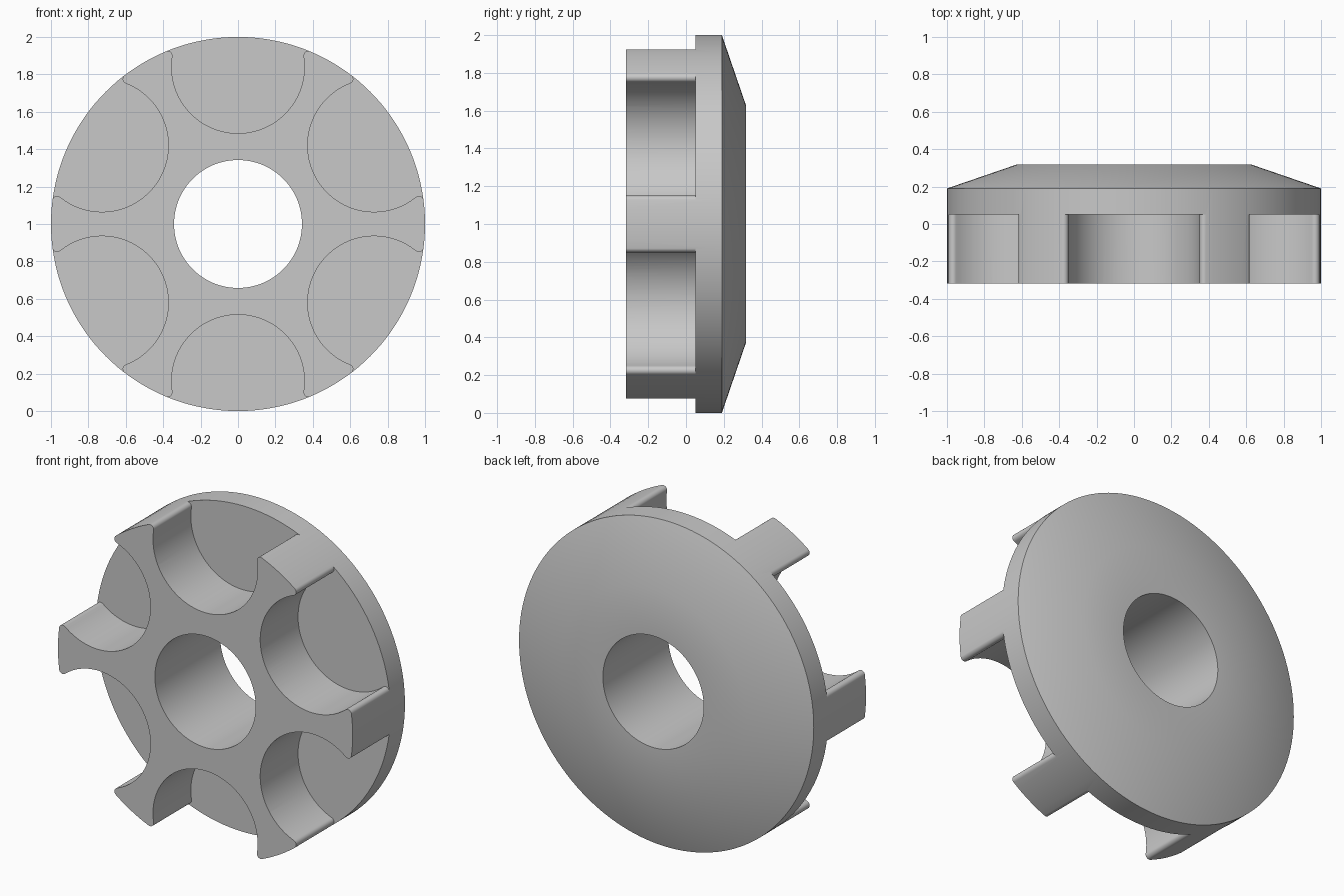
import bpy, bmesh
from math import sin, cos, pi, sqrt, atan2, radians

cube = bpy.data.objects.get("Cube")
if cube:
    bpy.data.objects.remove(cube, do_unlink=True)

SEGMENTS = 144
FRONT, BACK = -0.317, 0.317
FLOOR = 0.05            # depth at which the scallops stop
CENTRE_Z = 1.0

metal = bpy.data.materials.new("plain grey")
metal.use_nodes = True
grey = (0.58, 0.58, 0.58, 1)
metal.diffuse_color = grey
metal.node_tree.nodes["Principled BSDF"].inputs["Base Color"].default_value = grey


def finish(bm, name):
    bmesh.ops.recalc_face_normals(bm, faces=bm.faces)
    mesh = bpy.data.meshes.new(name)
    bm.to_mesh(mesh)
    bm.free()
    mesh.materials.append(metal)
    obj = bpy.data.objects.new(name, mesh)
    obj.location.z = CENTRE_Z
    bpy.context.collection.objects.link(obj)
    return obj


def lathe(name, profile):
    """Turn a closed (radius, y) profile around the y axis."""
    bm = bmesh.new()
    rings = []
    for i in range(SEGMENTS):
        a = 2 * pi * i / SEGMENTS
        rings.append([bm.verts.new((r * sin(a), y, r * cos(a))) for r, y in profile])
    for i, ring in enumerate(rings):
        after = rings[(i + 1) % SEGMENTS]
        for j in range(len(profile)):
            k = (j + 1) % len(profile)
            bm.faces.new((ring[j], ring[k], after[k], after[j]))
    return finish(bm, name)


def arc(cx, cz, r, start, end, steps):
    return [(cx + r * cos(start + (end - start) * i / steps),
             cz + r * sin(start + (end - start) * i / steps)) for i in range(steps + 1)]


def scallop_outline(offset=0.84, r=0.355, f=0.025):
    """Round pocket open at the rim, with rounded lips of radius f."""
    fz = ((1 - f) ** 2 + offset ** 2 - (r + f) ** 2) / (2 * offset)
    fx = sqrt((1 - f) ** 2 - fz ** 2)
    lip = atan2(fz - offset, fx)
    rim = atan2(fz, fx)
    pocket = arc(0, offset, r, -pi / 2, lip, 32)
    corner = arc(fx, fz, f, lip + pi, rim, 10)[1:]
    outer = [(1.1 * cos(rim), 1.1 * sin(rim))]
    right = pocket + corner + outer
    return right + [(-x, z) for x, z in reversed(right[1:])]


# Ring body with a sloped back
body = lathe("castellated_ring", [(0.342, FRONT), (1, FRONT), (1, 0.19),
                                  (0.63, BACK), (0.342, BACK)])

# Six scallop cutters in one mesh
bm = bmesh.new()
outline = scallop_outline()
for n in range(6):
    c, s = cos(n * pi / 3), sin(n * pi / 3)
    turned = [(x * c - z * s, x * s + z * c) for x, z in outline]
    near = [bm.verts.new((x, FRONT - 0.1, z)) for x, z in turned]
    far = [bm.verts.new((x, FLOOR, z)) for x, z in turned]
    bm.faces.new(near)
    bm.faces.new(far[::-1])
    for i in range(len(near)):
        j = (i + 1) % len(near)
        bm.faces.new((near[i], far[i], far[j], near[j]))
cutter = finish(bm, "scallop_cutter")
cutter.hide_render = True

# Cut the scallops and shade
cut = body.modifiers.new("scallops", 'BOOLEAN')
cut.operation = 'DIFFERENCE'
cut.solver = 'EXACT'
cut.object = cutter
bpy.ops.object.select_all(action='DESELECT')
body.select_set(True)
bpy.context.view_layer.objects.active = body
bpy.ops.object.modifier_apply(modifier=cut.name)
bpy.data.objects.remove(cutter, do_unlink=True)
bpy.ops.object.shade_smooth_by_angle(angle=radians(30))
